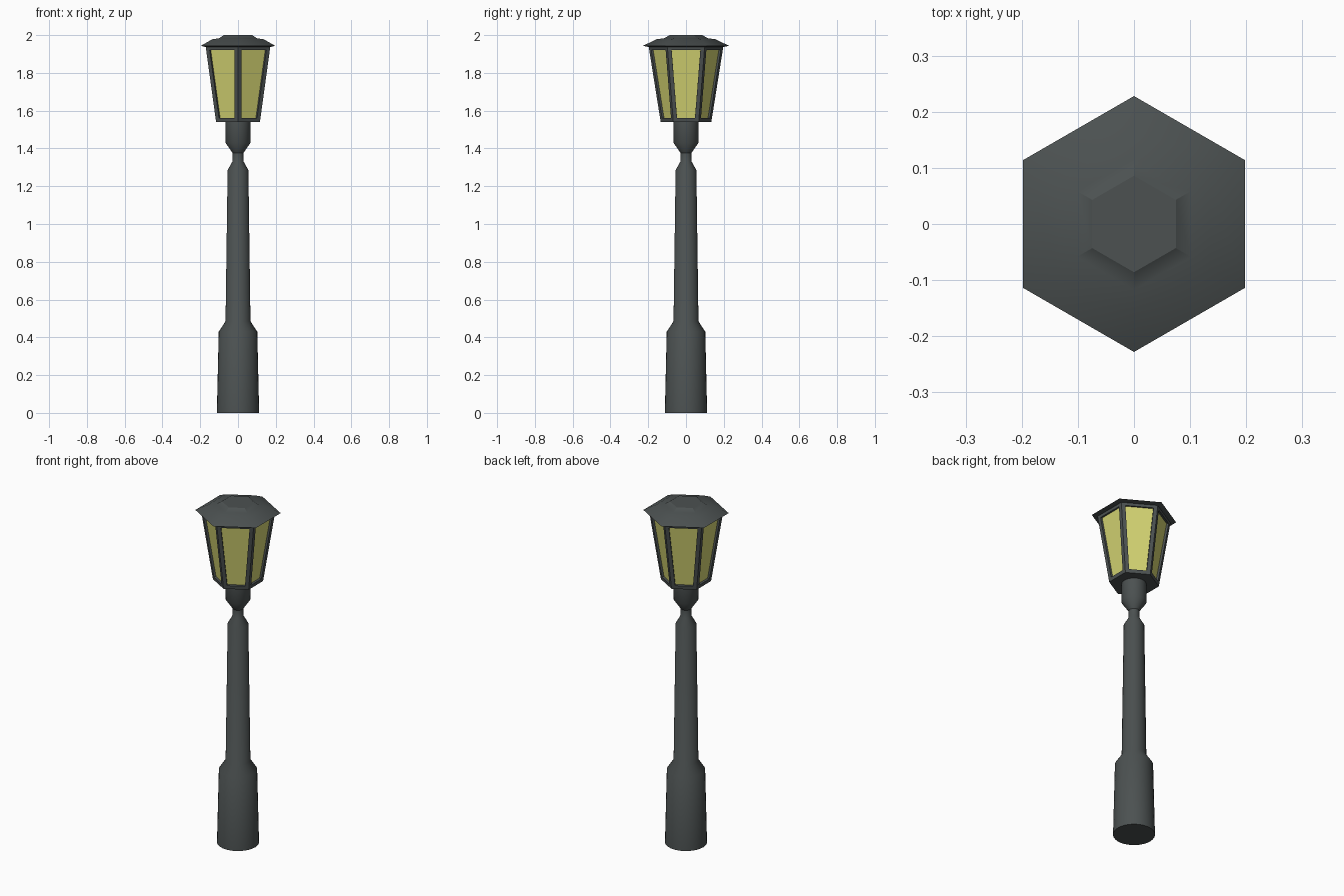
import bpy, bmesh, math

if "Cube" in bpy.data.objects:
    bpy.data.objects.remove(bpy.data.objects["Cube"])

def material(name, rgb):
    m = bpy.data.materials.new(name)
    m.diffuse_color = (*rgb, 1)
    m.use_nodes = True
    m.node_tree.nodes["Principled BSDF"].inputs["Base Color"].default_value = m.diffuse_color
    return m

iron = material("dark_iron", (0.072, 0.083, 0.083))
glow = material("yellow_glass", (0.66, 0.66, 0.17))

def lathe(name, profile, sides, mats, start=0.0, finish=None, angle=None):
    """Stack rings of (radius, z) into a closed solid."""
    bm = bmesh.new()
    rings = []
    for r, z in profile:
        rings.append([bm.verts.new((r * math.cos(start + 2 * math.pi * i / sides),
                                    r * math.sin(start + 2 * math.pi * i / sides), z))
                      for i in range(sides)])
    walls = []
    for a, b in zip(rings, rings[1:]):
        for i in range(sides):
            j = (i + 1) % sides
            walls.append(bm.faces.new((a[i], a[j], b[j], b[i])))
    bm.faces.new(rings[0][::-1])
    bm.faces.new(rings[-1])
    bm.normal_update()
    if finish:
        finish(bm, walls)
    me = bpy.data.meshes.new(name)
    bm.to_mesh(me)
    bm.free()
    for m in mats:
        me.materials.append(m)
    ob = bpy.data.objects.new(name, me)
    bpy.context.collection.objects.link(ob)
    if angle:
        bpy.ops.object.select_all(action='DESELECT')
        ob.select_set(True)
        bpy.context.view_layer.objects.active = ob
        bpy.ops.object.shade_smooth_by_angle(angle=math.radians(angle))
    return ob

# Round post: base, shoulder, tapered column, neck and collar
lathe("post", [(0.112, 0), (0.102, 0.43), (0.066, 0.485), (0.055, 1.285),
               (0.030, 1.33), (0.028, 1.375), (0.066, 1.43), (0.066, 1.545)],
      32, [iron], angle=35)

# Lantern body: six framed panes, set back behind the frame
def panes(bm, walls):
    bmesh.ops.inset_individual(bm, faces=walls, thickness=0.021, use_even_offset=True)
    bmesh.ops.inset_individual(bm, faces=walls, thickness=0.0, depth=-0.012)
    for f in walls:
        f.material_index = 1

lathe("lantern", [(0.134, 1.54), (0.198, 1.942)], 6, [iron, glow],
      start=math.pi / 2, finish=panes)

# Hexagonal stepped roof
lathe("roof", [(0.198, 1.937), (0.228, 1.943), (0.157, 1.978), (0.117, 1.983), (0.086, 2.0)],
      6, [iron], start=math.pi / 2, angle=29)
